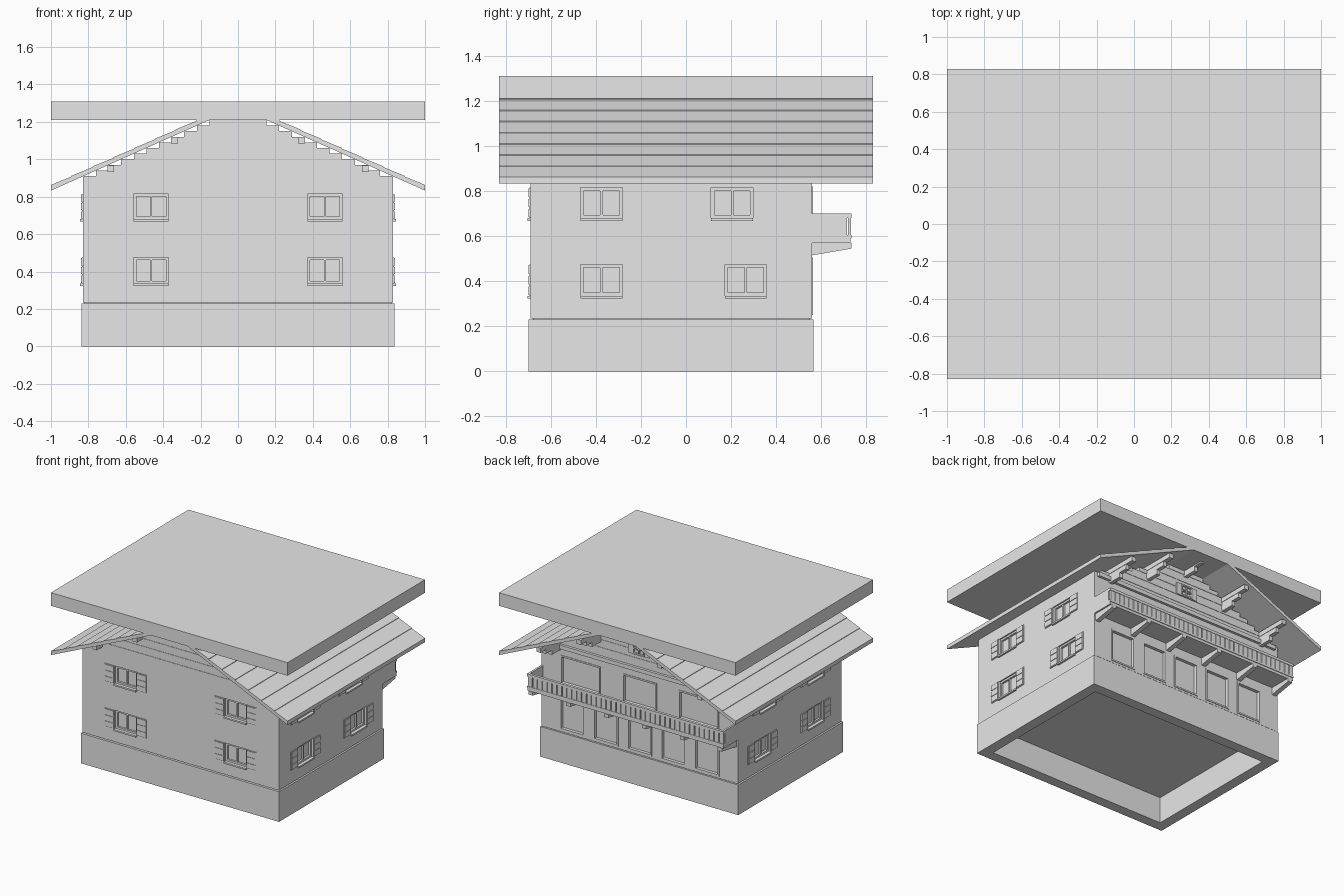
import bpy
import bmesh

old = bpy.data.objects.get("Cube")
if old:
    bpy.data.objects.remove(old)

grey = bpy.data.materials.new("light grey")
grey.use_nodes = True
COLOR = (0.8, 0.8, 0.8, 1)
grey.diffuse_color = COLOR
grey.node_tree.nodes["Principled BSDF"].inputs["Base Color"].default_value = COLOR

WALL_X, FRONT_Y, BACK_Y = 0.83, -0.69, 0.56
WALL_BOTTOM, WALL_TOP = 0.235, 0.91
RIDGE, PITCH, ROOF_THICK = 1.308, 0.445, 0.03


def finish(name, bm):
    bmesh.ops.recalc_face_normals(bm, faces=bm.faces)
    mesh = bpy.data.meshes.new(name)
    bm.to_mesh(mesh)
    bm.free()
    mesh.materials.append(grey)
    obj = bpy.data.objects.new(name, mesh)
    bpy.context.collection.objects.link(obj)
    return obj


def boxes(name, spans):
    """One object from boxes given as (x0, x1, y0, y1, z0, z1)."""
    bm = bmesh.new()
    for x0, x1, y0, y1, z0, z1 in spans:
        for v in bmesh.ops.create_cube(bm, size=1)["verts"]:
            v.co.x = x1 if v.co.x > 0 else x0
            v.co.y = y1 if v.co.y > 0 else y0
            v.co.z = z1 if v.co.z > 0 else z0
    return finish(name, bm)


def prisms(name, profiles, axis, spans):
    """Extrude closed 2D profiles along x or y over each span."""
    bm = bmesh.new()
    for profile in profiles:
        for a, b in spans:
            rings = []
            for t in (a, b):
                pts = [(t, u, z) if axis == "x" else (u, t, z) for u, z in profile]
                rings.append([bm.verts.new(p) for p in pts])
            bm.faces.new(rings[0])
            bm.faces.new(rings[1])
            n = len(profile)
            for i in range(n):
                j = (i + 1) % n
                bm.faces.new((rings[0][i], rings[0][j], rings[1][j], rings[1][i]))
    return finish(name, bm)


def on_wall(side, u0, u1, z0, z1, d0, d1):
    """Box on a wall: u along it, d outward from its surface."""
    if side == "front":
        return (u0, u1, FRONT_Y - d1, FRONT_Y - d0, z0, z1)
    if side == "back":
        return (u0, u1, BACK_Y + d0, BACK_Y + d1, z0, z1)
    if side == "left":
        return (WALL_X + d0, WALL_X + d1, u0, u1, z0, z1)
    return (-WALL_X - d1, -WALL_X - d0, u0, u1, z0, z1)


def rim(side, u0, u1, z0, z1, w, d0, d1):
    """Four bars framing an opening."""
    return [on_wall(side, u0, u0 + w, z0, z1, d0, d1),
            on_wall(side, u1 - w, u1, z0, z1, d0, d1),
            on_wall(side, u0 + w, u1 - w, z0, z0 + w, d0, d1),
            on_wall(side, u0 + w, u1 - w, z1 - w, z1, d0, d1)]


def underside(x):
    return RIDGE - ROOF_THICK - PITCH * abs(x)


# Foundation: open ring with a floor slab
FX, FY0, FY1, T = 0.837, -0.7, 0.565, 0.08
boxes("foundation", [
    (-FX, FX, FY0, FY0 + T, 0, 0.23), (-FX, FX, FY1 - T, FY1, 0, 0.23),
    (-FX, -FX + T, FY0 + T, FY1 - T, 0, 0.23), (FX - T, FX, FY0 + T, FY1 - T, 0, 0.23)])
boxes("floor_slab", [(-0.82, 0.82, -0.68, 0.55, 0.2, 0.24)])

# Walls with openings cut into them
walls = boxes("walls", [(-WALL_X, WALL_X, FRONT_Y, BACK_Y, WALL_BOTTOM, WALL_TOP)])
windows = []
for z0, z1, side_rows in ((0.335, 0.475, (-0.375, 0.265)), (0.68, 0.815, (-0.375, 0.205))):
    windows += [("front", c, z0, z1) for c in (-0.465, 0.465)]
    windows += [(s, c, z0, z1) for s in ("left", "right") for c in side_rows]
doors = [(0.285 * i, 0.105, 0.25, 0.505) for i in range(-2, 3)]
doors += [(c, hw, 0.6, 0.82) for c, hw in ((-0.5, 0.17), (0, 0.145), (0.5, 0.17))]
HALF = 0.093

cuts = [on_wall(s, c - HALF, c + HALF, z0, z1, -0.025, 0.02) for s, c, z0, z1 in windows]
cuts += [on_wall("back", c - w, c + w, z0, z1, -0.02, 0.02) for c, w, z0, z1 in doors]
cutter = boxes("opening_cutter", cuts)
cutter.hide_render = True
mod = walls.modifiers.new("openings", "BOOLEAN")
mod.operation, mod.solver, mod.object = "DIFFERENCE", "EXACT", cutter
baked = bpy.data.meshes.new_from_object(walls.evaluated_get(bpy.context.evaluated_depsgraph_get()))
walls.modifiers.clear()
walls.data = baked
bpy.data.objects.remove(cutter)

# Window frames, sills and shutters
frames, sills, shutters = [], [], []
for s, c, z0, z1 in windows:
    frames += rim(s, c - HALF, c + HALF, z0, z1, 0.014, -0.025, -0.01)
    frames.append(on_wall(s, c - 0.006, c + 0.006, z0 + 0.014, z1 - 0.014, -0.025, -0.012))
    sills.append(on_wall(s, c - HALF, c + HALF, z0 - 0.012, z0, -0.02, 0.014))
    for a, b in ((c - HALF - 0.083, c - HALF), (c + HALF, c + HALF + 0.083)):
        shutters.append(on_wall(s, a, b, z0, z1, 0, 0.005))
        h = (z1 - z0) / 3
        shutters += [on_wall(s, a + 0.005, b - 0.005, z0 + i * h + 0.004, z0 + (i + 1) * h - 0.004,
                             0.005, 0.009) for i in range(3)]
boxes("window_frames", frames)
boxes("window_sills", sills)
boxes("shutters", shutters)

# Back doors
parts = []
for c, w, z0, z1 in doors:
    parts += rim("back", c - w, c + w, z0, z1, 0.012, -0.02, 0.004)
boxes("door_frames", parts)

# Stepped gable boards at both ends
STEP, COUNT = 0.03, 10
boards = []
for i in range(COUNT):
    z0 = WALL_TOP + i * STEP
    half = underside(0) - z0 - STEP
    half /= PITCH
    out = 0.003 * (i % 2)
    for s in ("front", "back"):
        boards.append(on_wall(s, -half, half, z0, z0 + STEP, -0.05, out))
boxes("gable_boards", boards)
boxes("gable_trim", [on_wall("back", -0.8, 0.8, 0.875, 0.905, 0, 0.02)])

# Small attic window
attic = rim("back", -0.05, 0.05, 1.0, 1.09, 0.01, 0, 0.018)
attic += [on_wall("back", -0.005, 0.005, 1.01, 1.08, 0, 0.014),
          on_wall("back", -0.04, 0.04, 1.04, 1.048, 0, 0.014)]
attic += [on_wall("back", a, a + 0.04, 1.0, 1.09, 0, 0.012) for a in (-0.09, 0.05)]
boxes("attic_window", attic)

# Roof purlins on stacked brackets
purlins = []
for x in (-0.68, -0.34, 0, 0.34, 0.68):
    top = underside(abs(x) + 0.018)
    purlins.append((x - 0.018, x + 0.018, -0.76, 0.81, top - 0.035, top))
    for k, reach in enumerate((0.74, 0.67)):
        z = top - 0.035 * (k + 1)
        purlins.append((x - 0.015, x + 0.015, 0.5, reach, z - 0.035, z))
boxes("roof_purlins", purlins)

# Roof slopes in shallow overlapping courses
COURSES = 9
slope = [(0, underside(0)), (0, RIDGE)]
for i in range(1, COURSES + 1):
    x = i / COURSES
    z = RIDGE - PITCH * x
    slope.append((x, z))
    if i < COURSES:
        slope.append((x, z - 0.004))
slope.append((1, underside(1)))
prisms("roof_slopes", [slope, [(-x, z) for x, z in slope]], "y", [(-0.83, 0.83)])
boxes("top_slab", [(-1, 1, -0.83, 0.83, 1.21, 1.31)])

# Balcony: floor, tapered joists and slatted railing
boxes("balcony_floor", [(-0.83, 0.83, BACK_Y, 0.73, 0.57, 0.59)])
joist = [(BACK_Y, 0.515), (0.735, 0.545), (0.735, 0.57), (BACK_Y, 0.57)]
prisms("balcony_joists", [joist], "x",
       [(x - 0.018, x + 0.018) for x in (-0.8, -0.48, -0.16, 0.16, 0.48, 0.8)])
R0, R1 = 0.715, 0.735
rail = [(-0.83, 0.83, R0, R1, 0.68, 0.7), (-0.83, 0.83, R0, R1, 0.59, 0.605)]
rail += [(a, a + 0.015, BACK_Y, R0, 0.59, 0.7) for a in (-0.83, 0.815)]
SLATS = 40
pitch = 1.66 / SLATS
rail += [(-0.83 + i * pitch, -0.83 + (i + 0.85) * pitch, R0 + 0.003, R1 - 0.003, 0.605, 0.68)
         for i in range(SLATS)]
boxes("balcony_railing", rail)
